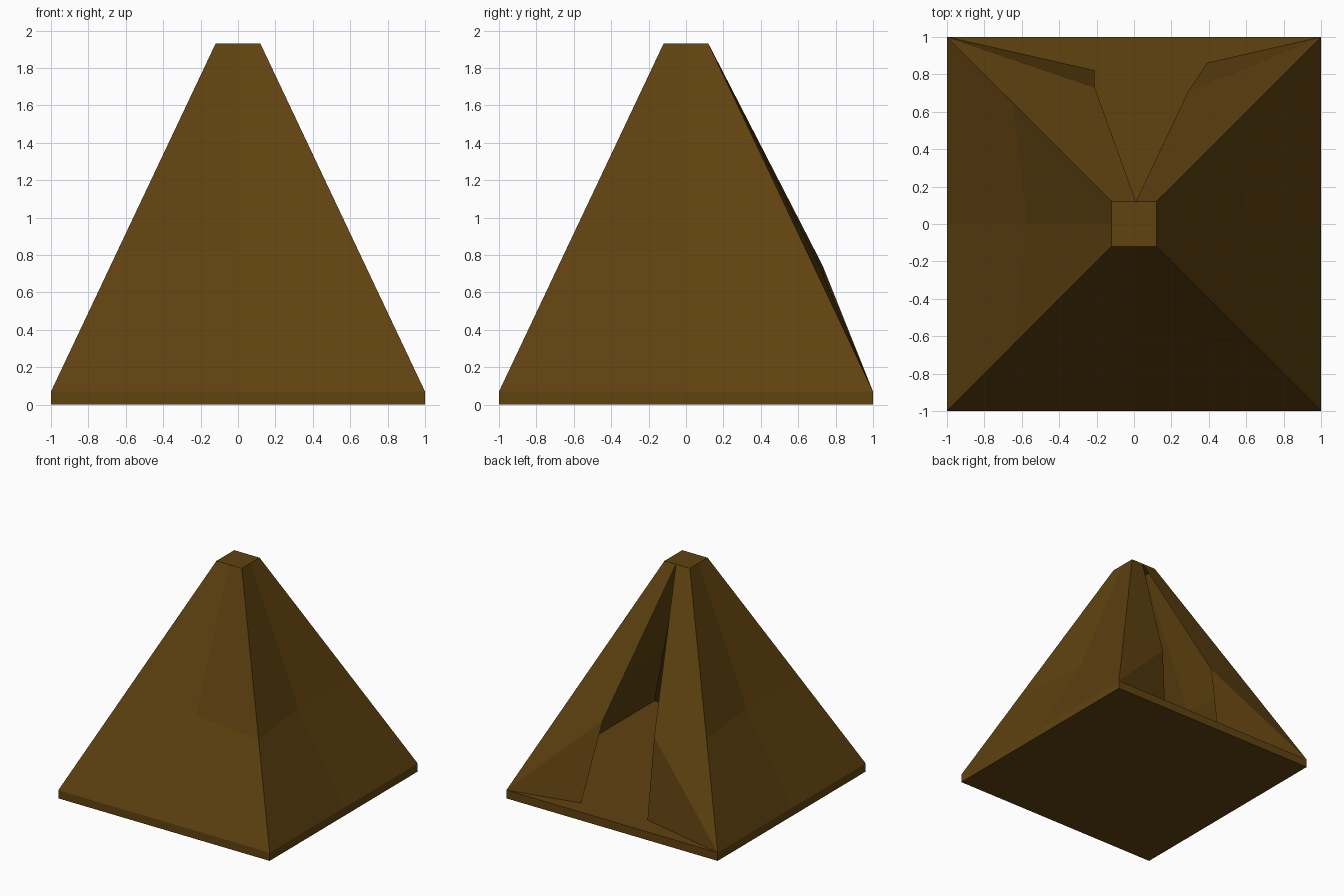
import bpy
from mathutils import Matrix, Vector

cube = bpy.data.objects.get("Cube")
if cube:
    bpy.data.objects.remove(cube, do_unlink=True)

canvas = bpy.data.materials.new("brown_canvas")
canvas.use_nodes = True
COLOUR = (0.115, 0.054, 0.005, 1)
canvas.diffuse_color = COLOUR
bsdf = next(n for n in canvas.node_tree.nodes if n.type == "BSDF_PRINCIPLED")
bsdf.inputs["Base Color"].default_value = COLOUR
bsdf.inputs["Roughness"].default_value = 0.9

BASE, MID, TOP = 0.07, 0.81, 1.93    # heights of hem, fold and peak
PEAK, FOLD = 0.12, 0.65              # half widths at peak and fold


def make_part(name, verts, faces):
    mesh = bpy.data.meshes.new(name)
    mesh.from_pydata([tuple(v) for v in verts], [], faces)
    mesh.materials.append(canvas)
    obj = bpy.data.objects.new(name, mesh)
    bpy.context.collection.objects.link(obj)
    return obj


def box(name, half, low, high):
    corners = [(-half, -half), (half, -half), (half, half), (-half, half)]
    verts = [(x, y, z) for z in (low, high) for x, y in corners]
    sides = [(i, (i + 1) % 4, (i + 1) % 4 + 4, i + 4) for i in range(4)]
    return make_part(name, verts, [(3, 2, 1, 0), (4, 5, 6, 7)] + sides)


# Floor slab and flat peak cap
box("floor", 1, 0, BASE)
box("peak_cap", PEAK, TOP - 0.01, TOP)

# Three closed walls, each sagging inward at the middle of its fold
SAG = 0.08
rows = [(1, 1, BASE), (FOLD, FOLD - SAG, MID), (PEAK, PEAK, TOP)]
wall = [Vector(p) for half, depth, z in rows
        for p in ((-half, -half, z), (0, -depth, z), (half, -half, z))]
quads = [(i, i + 1, i + 4, i + 3) for i in (0, 1, 3, 4)]
for name, angle in (("front_wall", 0), ("left_wall", 90), ("right_wall", -90)):
    turn = Matrix.Rotation(angle * 3.14159265 / 180, 3, "Z")
    make_part(name, [turn @ v for v in wall], quads)


# Two loose door flaps on the back, meeting at the peak
def flap(name, side, hem, fold):
    verts = [(side, 1, BASE), (*hem, BASE),
             (side * FOLD, FOLD, MID), (*fold, 0.745),
             (side * PEAK, PEAK, TOP), (0.01, PEAK, TOP)]
    faces = [(0, 1, 3), (0, 3, 2), (2, 3, 5, 4)]
    if side < 0:
        faces = [f[::-1] for f in faces]
    make_part(name, verts, faces)


flap("left_door_flap", 1, (0.39, 0.86), (0.29, 0.71))
flap("right_door_flap", -1, (-0.21, 0.82), (-0.21, 0.73))
